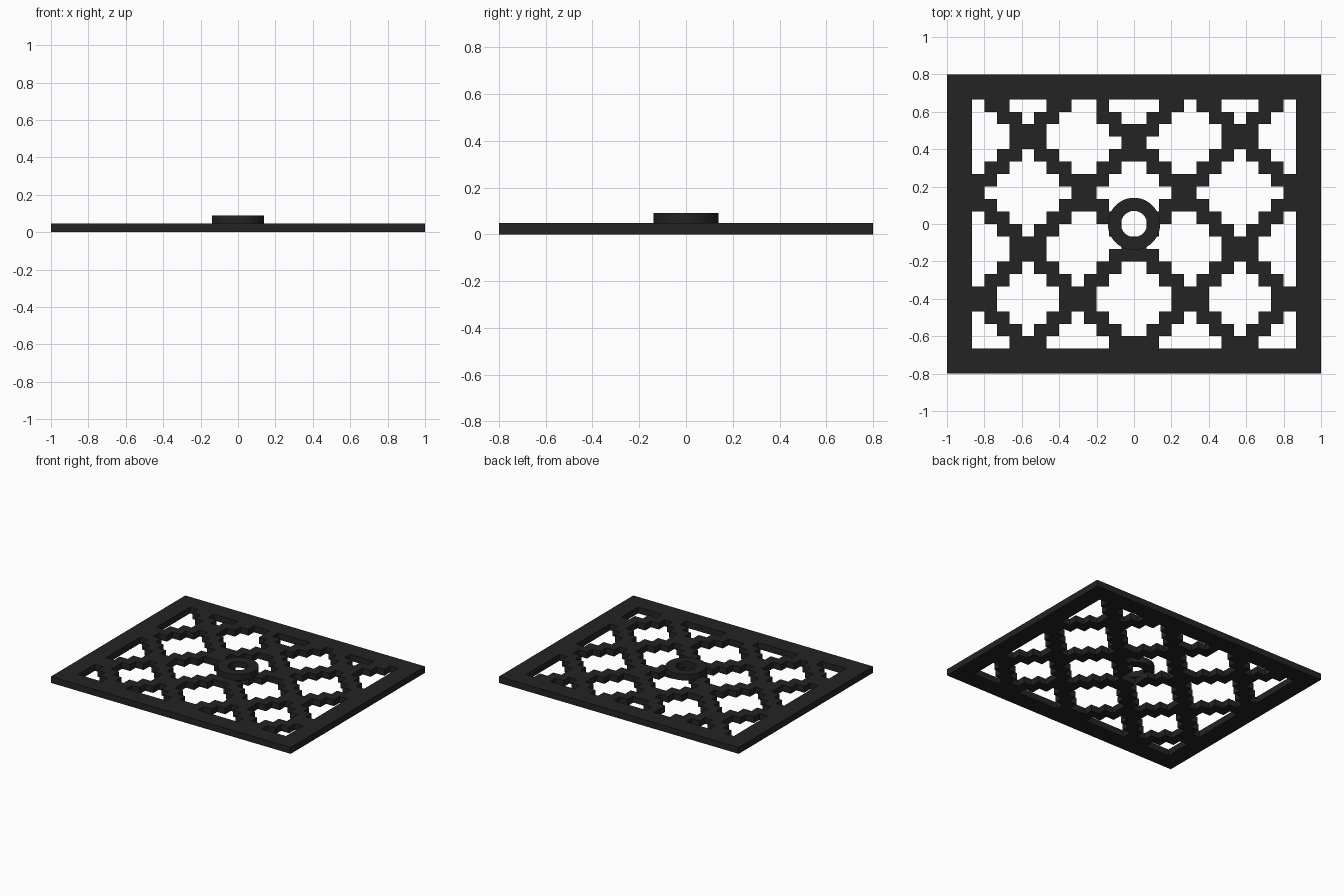
import bpy, bmesh, math

if "Cube" in bpy.data.objects:
    bpy.data.objects.remove(bpy.data.objects["Cube"])

CELL = 1 / 15          # lattice step
COLS, ROWS = 30, 24
BORDER = 2             # frame width in cells
PLATE, TOP = 0.048, 0.09
PITCH = 6 * math.sqrt(2)

black = bpy.data.materials.new("charcoal black")
black.diffuse_color = (0.017, 0.017, 0.017, 1)
black.use_nodes = True
black.node_tree.nodes["Principled BSDF"].inputs["Base Color"].default_value = black.diffuse_color


def finish(name, bm):
    bmesh.ops.recalc_face_normals(bm, faces=bm.faces)
    mesh = bpy.data.meshes.new(name)
    bm.to_mesh(mesh)
    bm.free()
    mesh.materials.append(black)
    obj = bpy.data.objects.new(name, mesh)
    bpy.context.collection.objects.link(obj)
    return obj


def on_bar(k, start):
    # two-cell-wide diagonal bars at a fixed pitch
    return (k - start) % PITCH < 2 - 1e-6 and math.ceil(k - (k - start) % PITCH) in (k, k - 1)


# cells left open: the hub opening and one clipped bar end
OPEN = {(14, 11), (15, 11), (14, 12), (15, 12), (11, 2)}


def solid(i, j):
    if not (BORDER <= i < COLS - BORDER and BORDER <= j < ROWS - BORDER):
        return True
    if (i, j) in OPEN:
        return False
    return on_bar(i - j, 0.3) or on_bar(i + j, 9.75)


# grille plate: frame and stepped diagonal lattice in one sheet
bm = bmesh.new()
bmesh.ops.create_grid(bm, x_segments=COLS, y_segments=ROWS, size=1)
for v in bm.verts:
    v.co.y *= ROWS / COLS
holes = []
for f in bm.faces:
    c = f.calc_center_median()
    i = math.floor((c.x + 1) / CELL)
    j = math.floor((ROWS / COLS - c.y) / CELL)
    if not solid(i, j):
        holes.append(f)
bmesh.ops.delete(bm, geom=holes, context='FACES')
sheet = bm.faces[:]
ext = bmesh.ops.extrude_face_region(bm, geom=sheet, use_keep_orig=True)
for v in ext['geom']:
    if isinstance(v, bmesh.types.BMVert):
        v.co.z = PLATE
finish("grille_plate", bm)

# hub ring on top of the lattice
bm = bmesh.new()
profile = [(0.07, PLATE - 0.003), (0.14, PLATE - 0.003), (0.14, TOP), (0.07, TOP)]
N = 48
rings = [[bm.verts.new((r * math.cos(2 * math.pi * k / N), r * math.sin(2 * math.pi * k / N), z))
          for r, z in profile] for k in range(N)]
for k in range(N):
    a, b = rings[k], rings[(k + 1) % N]
    for p in range(4):
        q = (p + 1) % 4
        bm.faces.new((a[p], b[p], b[q], a[q]))
ring = finish("hub_ring", bm)
bpy.context.view_layer.objects.active = ring
ring.select_set(True)
bpy.ops.object.shade_smooth_by_angle(angle=math.radians(35))
